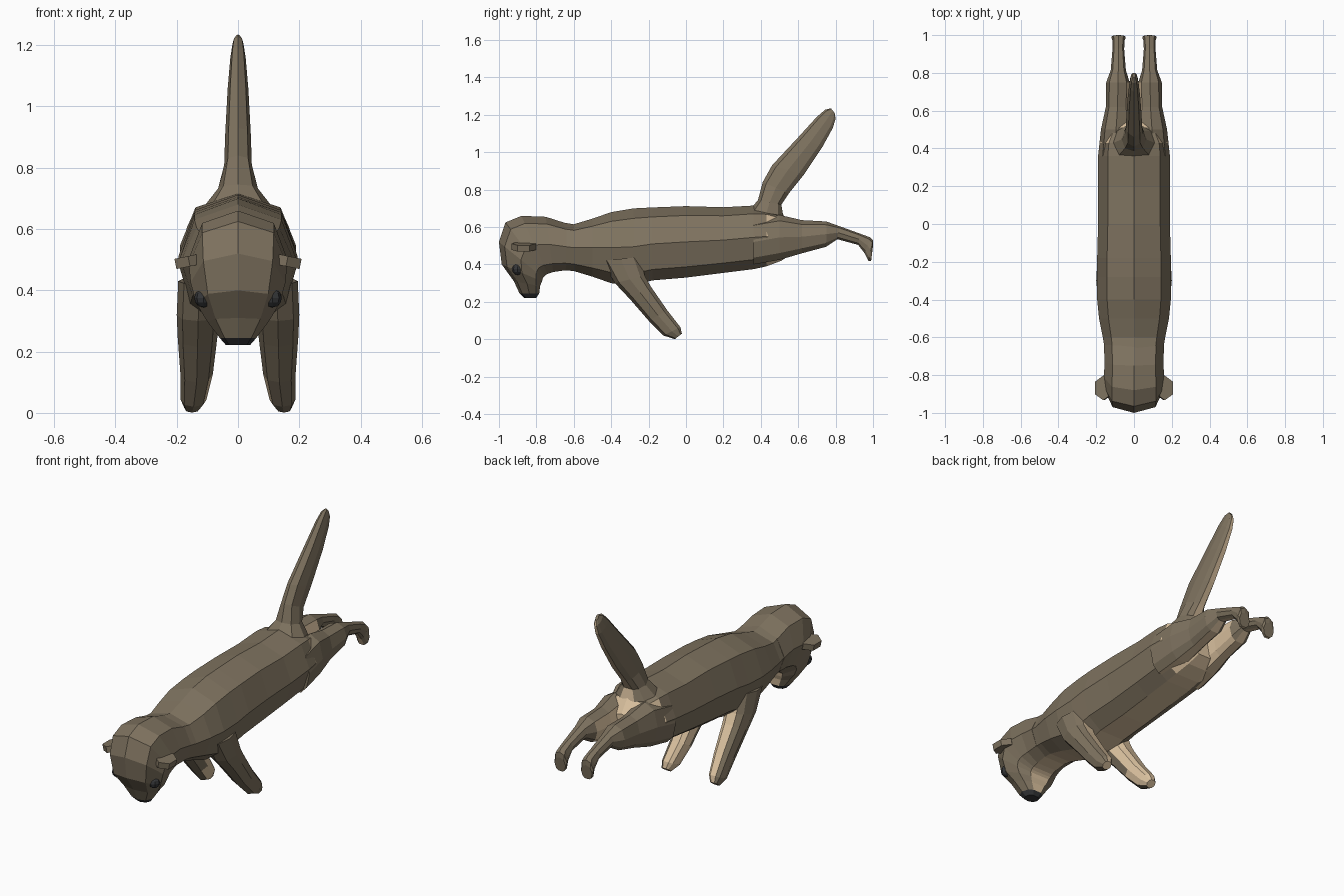
import bpy
import bmesh
from mathutils import Matrix, Vector

if "Cube" in bpy.data.objects:
    bpy.data.objects.remove(bpy.data.objects["Cube"], do_unlink=True)


def make_material(name, red, green, blue):
    material = bpy.data.materials.new(name)
    material.use_nodes = True
    colour = (red, green, blue, 1)
    material.diffuse_color = colour
    for node in material.node_tree.nodes:
        if node.type == "BSDF_PRINCIPLED":
            node.inputs["Base Color"].default_value = colour
            node.inputs["Roughness"].default_value = 0.9
    return material


BROWN = make_material("brown fur", .21, .17, .115)
CREAM = make_material("cream fur", .71, .54, .35)
DARK = make_material("dark eye and nose", .035, .037, .04)

# Half cross-section: sideways share of the half width, share of the way from back to belly
HALF_SECTION = [(.73, .13), (1, .5), (.8, .85), (.4, 1)]
SECTION = [(0, 0)] + HALF_SECTION + [(-side, down) for side, down in reversed(HALF_SECTION)]
BELLY_STRIP = len(HALF_SECTION)


def finish(mesh_builder, name, materials):
    bmesh.ops.recalc_face_normals(mesh_builder, faces=mesh_builder.faces[:])
    mesh = bpy.data.meshes.new(name)
    mesh_builder.to_mesh(mesh)
    mesh_builder.free()
    for material in materials:
        mesh.materials.append(material)
    part = bpy.data.objects.new(name, mesh)
    bpy.context.collection.objects.link(part)
    return part


def loft(name, rings, side=1, pale_rule=None, dark_from=None):
    """Skin rings of (back y, back z, belly y, belly z, centre x, half width)."""
    builder = bmesh.new()
    loops = []
    for back_y, back_z, belly_y, belly_z, centre, width in rings:
        back = Vector((side * centre, back_y, back_z))
        belly = Vector((side * centre, belly_y, belly_z))
        loops.append([
            builder.verts.new(back.lerp(belly, down) + Vector((side * width * across, 0, 0)))
            for across, down in SECTION])
    count = len(SECTION)
    strips = []
    for row, (first, second) in enumerate(zip(loops, loops[1:])):
        for i in range(count):
            j = (i + 1) % count
            face = builder.faces.new((first[i], first[j], second[j], second[i]))
            strips.append((face, i, row))
    builder.faces.new(loops[0])
    end_cap = builder.faces.new(loops[-1])
    bmesh.ops.recalc_face_normals(builder, faces=builder.faces[:])

    # Pale underside, plus any faces chosen by direction
    for face, strip, row in strips:
        face.material_index = int(strip == BELLY_STRIP)
        if dark_from is not None and row >= dark_from:
            face.material_index = 2
    if dark_from is not None:
        end_cap.material_index = 2
    if pale_rule:
        for face in builder.faces:
            if pale_rule(face.normal, face.calc_center_median()):
                face.material_index = 1
    return finish(builder, name, (BROWN, CREAM, DARK))


# Torso, from the neck to the pale rump
torso = [(y, top, y, bottom, 0, width) for y, top, bottom, width in [
    (-.66, .625, .37, .155),
    (-.6, .615, .365, .165),
    (-.5, .645, .335, .185),
    (-.4, .68, .30, .195),
    (-.28, .70, .29, .195),
    (-.18, .705, .315, .195),
    (0, .712, .33, .19),
    (.2, .706, .355, .19),
    (.36, .715, .375, .19),
    (.43, .71, .39, .182),
    (.51, .68, .42, .14),
    (.57, .60, .46, .09),
]]
loft("torso", torso, pale_rule=lambda n, c: c.y > .46 and n.y > .35)

# Head, bending down to the muzzle and nose
head = [
    (-.64, .62, -.64, .37, 0, .16),
    (-.75, .655, -.71, .36, 0, .155),
    (-.88, .66, -.74, .35, 0, .16),
    (-.965, .625, -.755, .34, 0, .16),
    (-1, .52, -.765, .33, 0, .155),
    (-.985, .40, -.77, .31, 0, .135),
    (-.92, .31, -.78, .285, 0, .10),
    (-.89, .245, -.785, .245, 0, .06),
    (-.865, .222, -.80, .222, 0, .04),
]
loft("head", head, dark_from=len(head) - 2)

# Raised tail
tail = [
    (.34, .69, .52, .66, 0, .11),
    (.385, .745, .51, .72, 0, .065),
    (.41, .84, .55, .78, 0, .045),
    (.46, .93, .63, .88, 0, .042),
    (.6, 1.08, .73, 1.03, 0, .034),
    (.7, 1.19, .785, 1.13, 0, .025),
    (.745, 1.228, .8, 1.18, 0, .018),
    (.775, 1.235, .795, 1.21, 0, .008),
]
loft("tail", tail)

front_leg = [
    (-.45, .42, -.25, .44, .125, .07),
    (-.38, .3, -.22, .34, .13, .07),
    (-.3, .215, -.19, .285, .132, .065),
    (-.2, .1, -.1, .155, .135, .053),
    (-.12, .02, -.03, .065, .145, .042),
    (-.06, .001, -.022, .03, .15, .025),
]
hind_leg = [
    (.36, .64, .36, .4, .1, .09),
    (.5, .665, .5, .425, .095, .08),
    (.62, .637, .62, .46, .087, .062),
    (.75, .63, .75, .495, .085, .062),
    (.82, .605, .81, .535, .083, .04),
    (.93, .565, .92, .505, .083, .031),
    (.985, .545, .955, .46, .082, .032),
    (1, .53, .975, .42, .082, .038),
    (1, .5, .99, .42, .082, .034),
]

for side, label in ((1, "left"), (-1, "right")):
    # Legs, pale behind and inside
    def front_pale(n, c, side=side):
        return n.dot(Vector((-side * .5, .8, -.3))) > .4

    def hind_pale(n, c, side=side):
        return c.y < .75 and n.x * side < -.5

    loft(label + "_front_leg", front_leg, side, front_pale)
    loft(label + "_hind_leg", hind_leg, side, hind_pale)

    # Flat, slightly drooping ear
    builder = bmesh.new()
    bmesh.ops.create_cone(builder, cap_ends=True, segments=6, radius1=.065, radius2=.065, depth=.034)
    placement = (Matrix.Translation((side * .16, -.868, .495))
                 @ Matrix.Rotation(side * .2, 4, "Y") @ Matrix.Diagonal((.8, 1, 1, 1)))
    builder.transform(placement)
    finish(builder, label + "_ear", [BROWN])

    # Low-poly eye
    builder = bmesh.new()
    bmesh.ops.create_uvsphere(builder, u_segments=8, v_segments=6, radius=.031)
    builder.transform(Matrix.Translation((side * .112, -.9, .375)))
    finish(builder, label + "_eye", [DARK])
